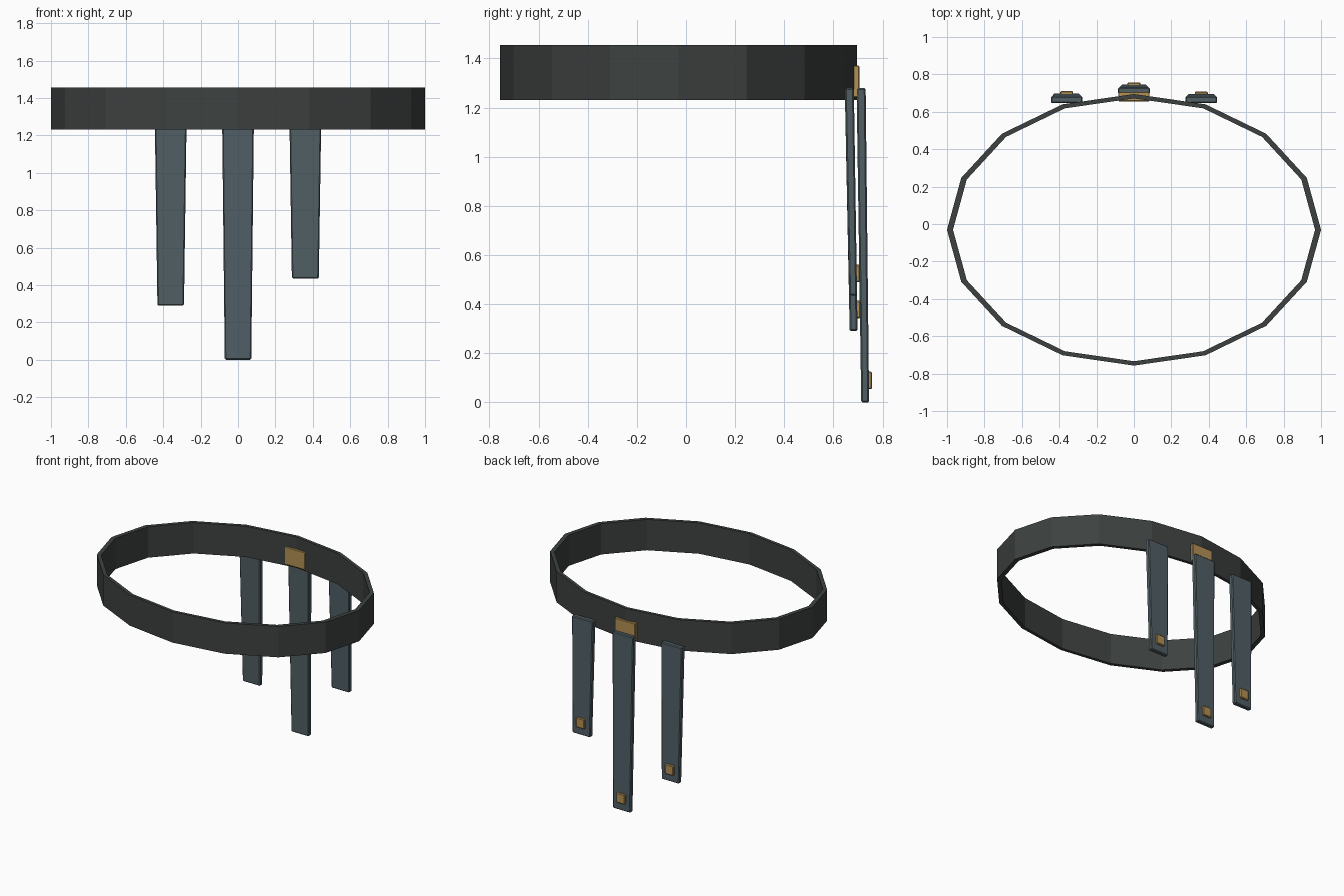
import bpy, bmesh, math

if "Cube" in bpy.data.objects:
    bpy.data.objects.remove(bpy.data.objects["Cube"])


def material(name, rgb):
    m = bpy.data.materials.new(name)
    m.diffuse_color = (*rgb, 1)
    m.use_nodes = True
    m.node_tree.nodes["Principled BSDF"].inputs["Base Color"].default_value = m.diffuse_color
    return m


LEATHER = material("dark leather", (0.046, 0.053, 0.050))
STRAP = material("slate strap", (0.082, 0.115, 0.130))
BRASS = material("brass", (0.45, 0.283, 0.091))


def finish(bm, name, mat, bevel=0):
    bmesh.ops.recalc_face_normals(bm, faces=bm.faces)
    me = bpy.data.meshes.new(name)
    bm.to_mesh(me)
    bm.free()
    me.materials.append(mat)
    ob = bpy.data.objects.new(name, me)
    bpy.context.collection.objects.link(ob)
    if bevel:
        b = ob.modifiers.new("edge bevel", "BEVEL")
        b.width, b.segments = bevel, 1
    return ob


def tapered_box(name, mat, cx, bottom, top, bevel):
    """Box between two rectangles, each (half width, y front, y back, z)."""
    bm = bmesh.new()
    rings = []
    for hw, y0, y1, z in (bottom, top):
        rings.append([bm.verts.new((cx + sx * hw, y, z))
                      for sx, y in ((-1, y0), (1, y0), (1, y1), (-1, y1))])
    lo, hi = rings
    bm.faces.new(lo)
    bm.faces.new(hi)
    for i in range(4):
        j = (i + 1) % 4
        bm.faces.new((lo[i], lo[j], hi[j], hi[i]))
    return finish(bm, name, mat, bevel)


# Belt: oval band with 16 flat sides
SIDES, CY, RX, RY, Z0, Z1 = 16, -0.031, 1.0, 0.726, 1.23, 1.455
bm = bmesh.new()
loops = []
for s, z in ((1, Z0), (1, Z1), (0.968, Z1), (0.968, Z0)):
    loops.append([bm.verts.new((RX * s * math.cos(2 * math.pi * i / SIDES),
                                CY + RY * s * math.sin(2 * math.pi * i / SIDES), z))
                  for i in range(SIDES)])
for k in range(4):
    a, b = loops[k], loops[(k + 1) % 4]
    for i in range(SIDES):
        j = (i + 1) % SIDES
        bm.faces.new((a[i], a[j], b[j], b[i]))
finish(bm, "belt", LEATHER)

# Buckle plate through the back of the belt
tapered_box("buckle", BRASS, 0, (0.083, 0.655, 0.706, 1.24),
            (0.083, 0.655, 0.706, 1.37), 0.004)

# Hanging straps, each with a stud near its lower end
# name, x, bottom z, half width at bottom, y of bottom, y of top, stud z
for name, x, z, hw, yb, yt, sz in (
        ("left", -0.36, 0.29, 0.071, 0.666, 0.646, 0.378),
        ("middle", 0.0, 0.0, 0.071, 0.713, 0.694, 0.09),
        ("right", 0.36, 0.435, 0.072, 0.664, 0.646, 0.525)):
    tapered_box(name + "_strap", STRAP, x, (hw, yb, yb + 0.032, z),
                (0.085, yt, yt + 0.037, 1.28), 0.006)
    back = yb + 0.032
    tapered_box(name + "_stud", BRASS, x, (0.035, back - 0.012, back + 0.0125, sz - 0.036),
                (0.035, back - 0.012, back + 0.0125, sz + 0.036), 0.005)
